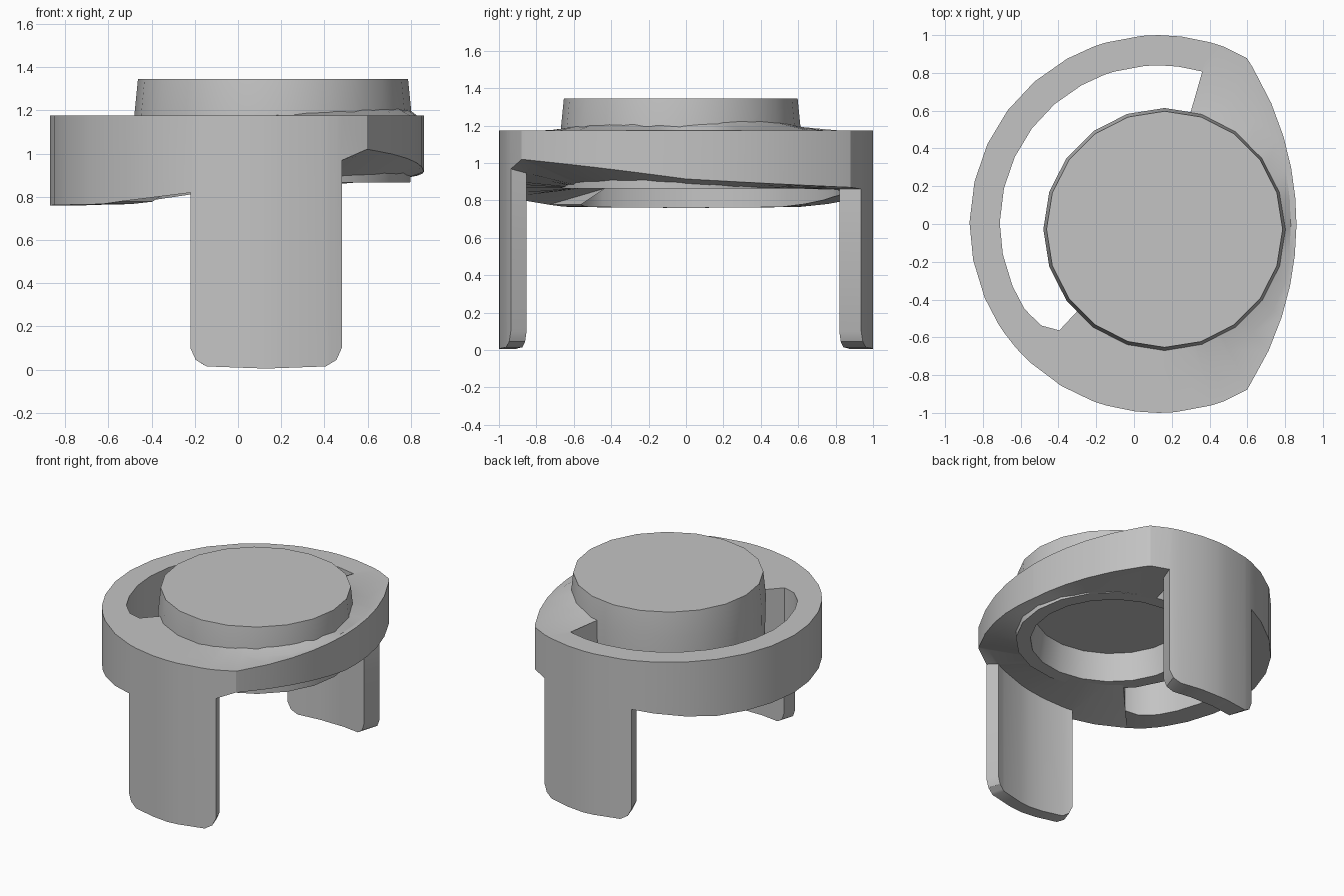
import bpy, bmesh
from math import sin, cos, radians, sqrt

cube = bpy.data.objects.get("Cube")
if cube:
    bpy.data.objects.remove(cube)

grey = bpy.data.materials.new("plain_grey")
grey.use_nodes = True
grey.diffuse_color = (0.55, 0.55, 0.55, 1)
grey.node_tree.nodes["Principled BSDF"].inputs["Base Color"].default_value = (0.55, 0.55, 0.55, 1)

TOP, CUP_BASE = 1.175, 0.865


def sweep(name, centre, sections):
    """Join closed (radius, z) sections, each given at an angle, into a full turn."""
    bm = bmesh.new()
    loops = []
    for angle, section in sections:
        c, s = cos(radians(angle)), sin(radians(angle))
        loops.append([bm.verts.new((centre[0] + r * c, centre[1] + r * s, z)) for r, z in section])
    for a, b in zip(loops, loops[1:] + loops[:1]):
        for i in range(len(a)):
            j = (i + 1) % len(a)
            bm.faces.new((a[i], b[i], b[j], a[j]))
    bmesh.ops.remove_doubles(bm, verts=bm.verts, dist=0.0005)
    bmesh.ops.dissolve_degenerate(bm, edges=bm.edges, dist=0.0005)
    bmesh.ops.recalc_face_normals(bm, faces=bm.faces)
    mesh = bpy.data.meshes.new(name)
    bm.to_mesh(mesh)
    bm.free()
    mesh.materials.append(grey)
    obj = bpy.data.objects.new(name, mesh)
    bpy.context.collection.objects.link(obj)
    bpy.ops.object.select_all(action='DESELECT')
    obj.select_set(True)
    bpy.context.view_layer.objects.active = obj
    bpy.ops.object.shade_smooth_by_angle(angle=radians(30))


def blend(points, x):
    """Piecewise linear lookup."""
    for (x0, y0), (x1, y1) in zip(points, points[1:]):
        if x0 <= x <= x1:
            return y0 + (y1 - y0) * (x - x0) / (x1 - x0)
    return points[-1][1]


# Lower edge of the outer wall, by angle
SKIRT = [(-180, .76), (-140, .765), (-120, .8), (-110, .82), (-70, .965), (-62, 1.02),
         (0, .915), (62, .87), (70, .86), (110, .82), (120, .8), (140, .765), (180, .76)]
# Rounded lower end of a leg, by distance from the leg's middle angle
FOOT = [(0, .005), (16, .015), (19, .045), (20.5, .1)]
# Inner radius of the rim beside the slot, narrowing at one end
SLOT_RIM = [(74, .84), (212, .84), (221, .82), (227, .77)]


def ring_section(angle, slot, leg):
    c = cos(radians(angle))
    wrapped = (angle + 180) % 360 - 180
    # Round rim, cut by a flatter arc on one side
    outer = min(1, -.87 * c + sqrt(.757 * c * c + 1.803))
    skirt = blend(SKIRT, wrapped)
    inner = blend(SLOT_RIM, angle) if slot else .59
    base = skirt if slot else CUP_BASE
    rise = 0 if slot else .08 * max(0, c)
    crest = .9 if slot else min(.76, outer - .03)
    shelf = outer - .07
    if leg:
        shelf = .91 if wrapped < 0 else .875
    # Underside slopes evenly from the wall to the cup
    under = skirt + (base - skirt) * (outer - shelf) / (outer - inner)
    low = blend(FOOT, abs(abs(wrapped) - 90)) if leg else skirt
    return [(inner, TOP + rise), (crest, TOP), (outer, TOP), (outer, low),
            (shelf, low if leg else under), (shelf, under), (inner, base)]


# Ring, plate and both legs as one skin, with sharp steps at slot and leg ends
SLOT, LEGS = (74, 227), ((-110.5, -69.5), (69.5, 110.5))
angles = set(range(-133, 227, 12)) | {-62, 0, 62, 74, 180, 212, 221, 227}
for start, end in LEGS:
    angles |= {start, start + 1.5, start + 4.5, -90, 90, end - 4.5, end - 1.5, end}
sections = []
for a in sorted(angles):
    states = []
    for side in (a - .01, a + .01):
        state = (SLOT[0] < side < SLOT[1], any(s < side < e for s, e in LEGS))
        if state not in states:
            states.append(state)
    sections += [(a, ring_section(a, *state)) for state in states]
sweep("ring_with_legs", (.13, 0), sections)

# Hollow raised cup, open underneath
cup = [(0, 1.345), (.625, 1.345), (.642, TOP), (.635, CUP_BASE), (.54, CUP_BASE), (.51, 1.06), (0, 1.06)]
sweep("raised_cup", (.162, -.028), [(i * 18, cup) for i in range(20)])
